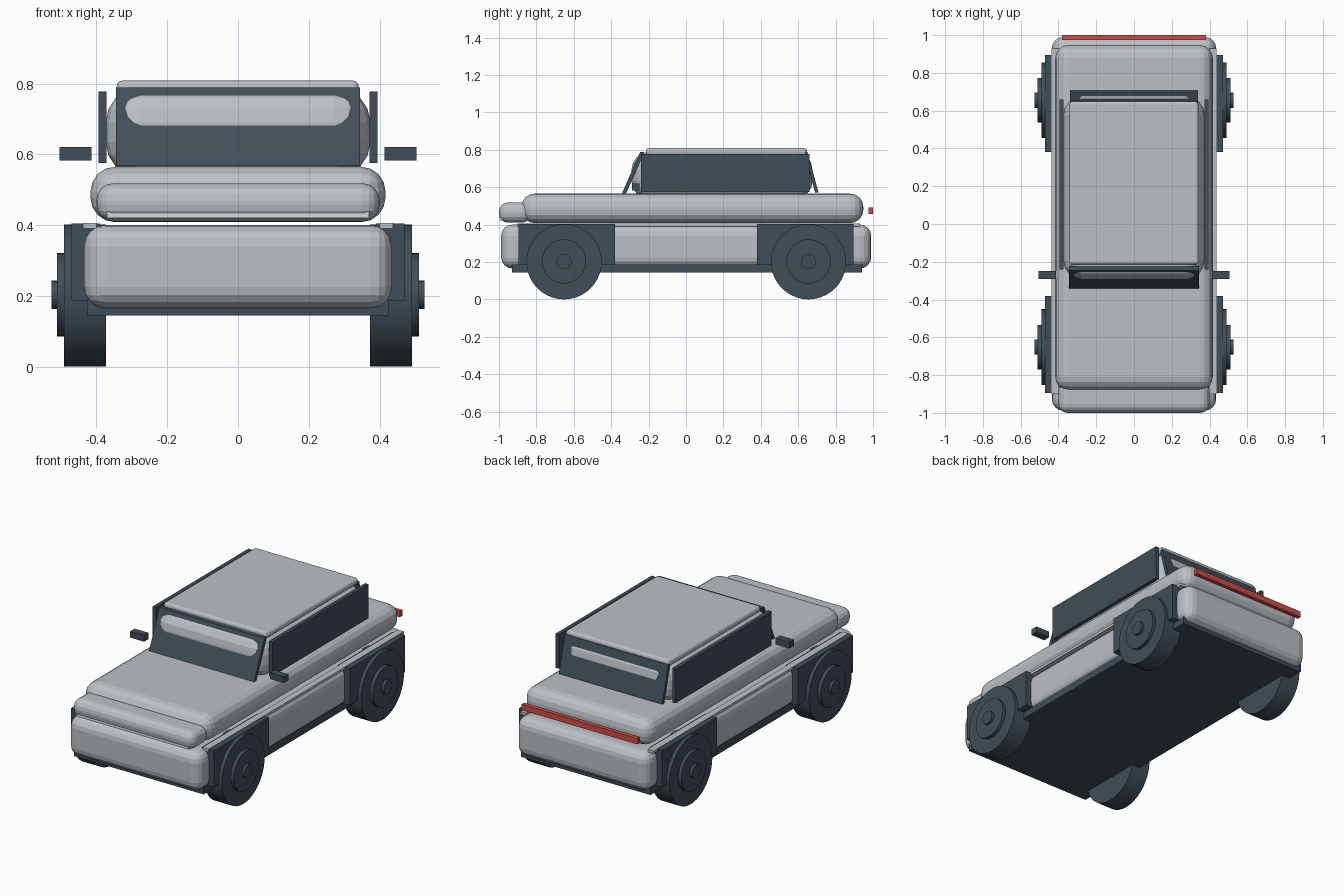
import bpy, bmesh, math
from mathutils import Matrix

if "Cube" in bpy.data.objects:
    bpy.data.objects.remove(bpy.data.objects["Cube"])


def material(name, rgb):
    m = bpy.data.materials.new(name)
    m.diffuse_color = (*rgb, 1)
    m.use_nodes = True
    m.node_tree.nodes["Principled BSDF"].inputs["Base Color"].default_value = m.diffuse_color
    return m


BODY = material("silver_grey", (0.50, 0.53, 0.56))
DARK = material("dark_slate", (0.052, 0.075, 0.097))
RED = material("lamp_red", (0.60, 0.075, 0.065))
LIGHT = material("pale_lamp", (0.68, 0.71, 0.73))


def finish(bm, name, mat):
    me = bpy.data.meshes.new(name)
    bm.to_mesh(me)
    bm.free()
    me.materials.append(mat)
    ob = bpy.data.objects.new(name, me)
    bpy.context.collection.objects.link(ob)
    return ob


def box(name, mat, x, y, z, bevel=0, segments=4):
    """Box from (min, max) ranges with optional rounded edges."""
    bm = bmesh.new()
    size = [r[1] - r[0] for r in (x, y, z)]
    mid = [(r[1] + r[0]) / 2 for r in (x, y, z)]
    bmesh.ops.create_cube(bm, size=1, matrix=Matrix.Translation(mid) @ Matrix.Diagonal((*size, 1)))
    if bevel:
        bmesh.ops.bevel(bm, geom=bm.edges[:], offset=bevel, segments=segments,
                        profile=0.5, affect='EDGES', clamp_overlap=True)
    return finish(bm, name, mat)


def disc(name, mat, r, x0, x1, y, z, sides=40):
    """Cylinder along x."""
    bm = bmesh.new()
    m = Matrix.Translation(((x0 + x1) / 2, y, z)) @ Matrix.Rotation(math.pi / 2, 4, 'Y')
    bmesh.ops.create_cone(bm, cap_ends=True, segments=sides, radius1=r, radius2=r,
                          depth=abs(x1 - x0), matrix=m)
    ob = finish(bm, name, mat)
    for p in ob.data.polygons:
        p.use_smooth = len(p.vertices) == 4
    for e in ob.data.edges:
        a, b = (ob.data.vertices[i].co for i in e.vertices)
        e.use_edge_sharp = abs(a.x - b.x) < 1e-4
    return ob


def pane(name, half_w, bottom, top, thick):
    """Slanted window plate between two (y, z) points; thick extends along y."""
    bm = bmesh.new()
    outline = [bottom, top, (top[0] + thick, top[1]), (bottom[0] + thick, bottom[1])]
    f = bm.faces.new([bm.verts.new((-half_w, y, z)) for y, z in outline])
    ext = bmesh.ops.extrude_face_region(bm, geom=[f])
    verts = [v for v in ext["geom"] if isinstance(v, bmesh.types.BMVert)]
    bmesh.ops.translate(bm, verts=verts, vec=(2 * half_w, 0, 0))
    bmesh.ops.recalc_face_normals(bm, faces=bm.faces)
    return finish(bm, name, DARK)


# Body shell
box("chassis", DARK, (-0.425, 0.425), (-0.93, 0.94), (0.145, 0.19))
box("lower_body", BODY, (-0.435, 0.435), (-0.988, 0.99), (0.165, 0.40), 0.06)
box("upper_body", BODY, (-0.417, 0.417), (-0.88, 0.948), (0.408, 0.565), 0.07)
box("nose", BODY, (-0.40, 0.40), (-1.0, -0.83), (0.41, 0.518), 0.048)
box("front_light_bar", LIGHT, (-0.37, 0.37), (-0.992, -0.96), (0.42, 0.455))
box("tail_light_bar", RED, (-0.38, 0.38), (0.975, 1.0), (0.457, 0.492))

# Cabin and glass
box("cabin", BODY, (-0.374, 0.374), (-0.292, 0.677), (0.535, 0.79), 0.1)
box("roof", BODY, (-0.343, 0.341), (-0.215, 0.648), (0.77, 0.808), 0.016, 3)
pane("windshield", 0.345, (-0.342, 0.567), (-0.245, 0.788), 0.022)
pane("rear_window", 0.34, (0.69, 0.572), (0.633, 0.785), 0.018)

# Parts repeated on both sides
for s, side in ((-1, "left"), (1, "right")):
    def span(a, b):
        return tuple(sorted((s * a, s * b)))

    box(f"{side}_side_window", DARK, span(0.372, 0.394), (-0.24, 0.66), (0.575, 0.778))
    box(f"{side}_mirror", DARK, span(0.414, 0.505), (-0.29, -0.248), (0.583, 0.62))
    box(f"{side}_trim_strip", BODY, span(0.40, 0.438), (-0.90, 0.93), (0.390, 0.406))
    for y, end in ((-0.652, "front"), (0.655, "rear")):
        yc = math.copysign(0.6375, y)
        box(f"{side}_{end}_arch", DARK, span(0.39, 0.47), (yc - 0.2575, yc + 0.2575), (0.185, 0.404))
        disc(f"{side}_{end}_tyre", DARK, 0.201, s * 0.373, s * 0.491, y, 0.201)
        disc(f"{side}_{end}_rim", DARK, 0.118, s * 0.48, s * 0.511, y, 0.203)
        disc(f"{side}_{end}_hub", DARK, 0.04, s * 0.50, s * 0.527, y, 0.203, 24)
